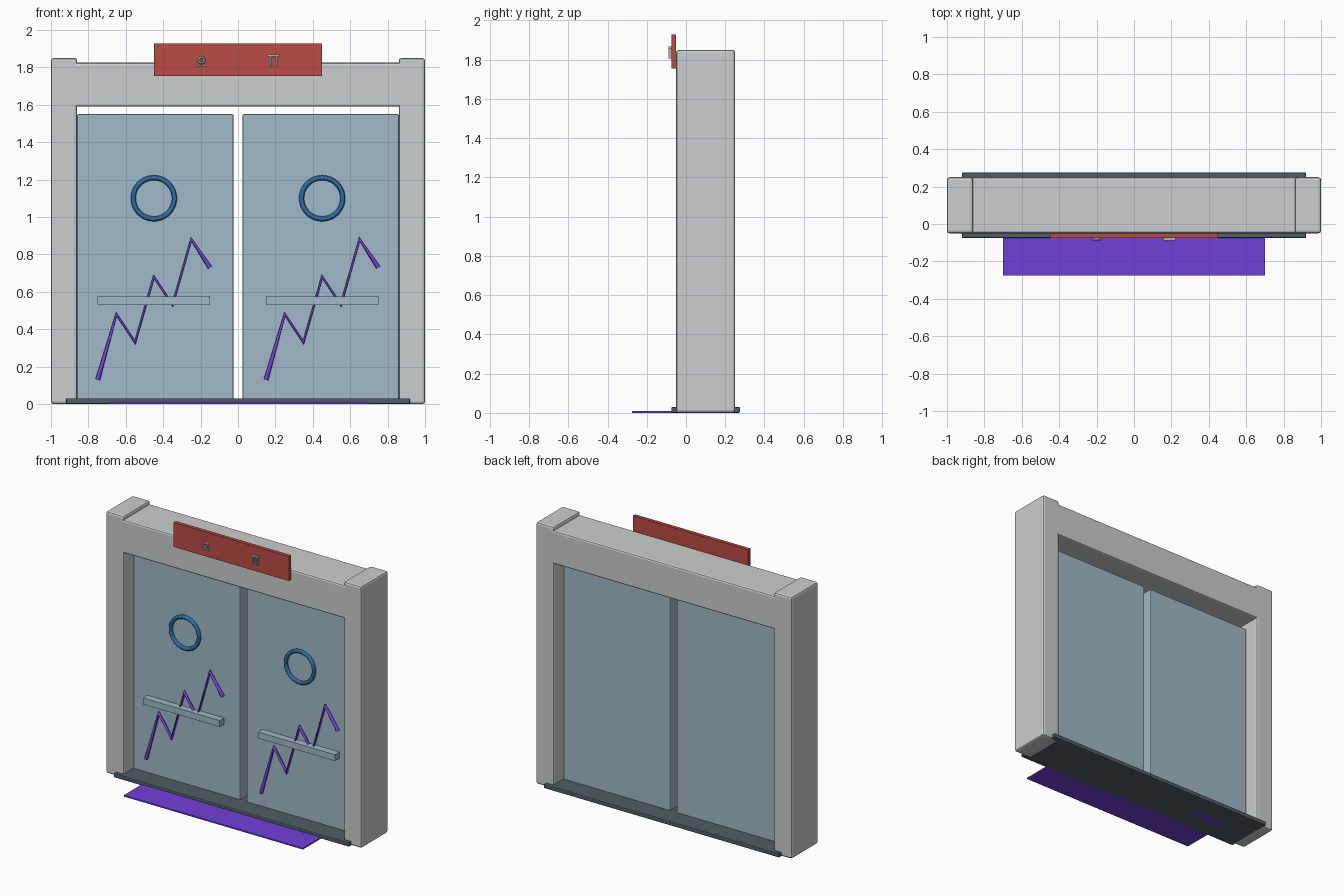
import bpy
import math

if "Cube" in bpy.data.objects:
    bpy.data.objects.remove(bpy.data.objects["Cube"], do_unlink=True)


def material(name, rgb):
    mat = bpy.data.materials.new(name)
    mat.use_nodes = True
    color = (*rgb, 1.0)
    mat.diffuse_color = color
    bsdf = mat.node_tree.nodes["Principled BSDF"]
    bsdf.inputs["Base Color"].default_value = color
    bsdf.inputs["Roughness"].default_value = 0.6
    return mat


GREY = material("frame_grey", (0.6, 0.62, 0.62))
GLASS = material("pale_blue_glass", (0.35, 0.49, 0.58))
RED = material("sign_red", (0.5, 0.07, 0.06))
PURPLE = material("glowing_purple", (0.17, 0.05, 0.69))
BLUE = material("ring_blue", (0.03, 0.16, 0.38))
DARK = material("threshold_slate", (0.075, 0.11, 0.13))
PALE = material("mark_grey", (0.4, 0.5, 0.52))


def finish(obj, name, mat):
    obj.name = name
    obj.data.materials.append(mat)
    return obj


def box(name, mat, x, y, z, bevel=0):
    """Box between (low, high) pairs on each axis, optionally bevelled."""
    spans = (x, y, z)
    bpy.ops.mesh.primitive_cube_add(size=1, location=[sum(s) / 2 for s in spans])
    obj = finish(bpy.context.object, name, mat)
    obj.scale = [s[1] - s[0] for s in spans]
    bpy.ops.object.transform_apply(location=False, rotation=False, scale=True)
    if bevel:
        mod = obj.modifiers.new("edge_bevel", "BEVEL")
        mod.width = bevel
        mod.segments = 2
    return obj


def ring(name, mat, location, major, minor, sides=(48, 12)):
    bpy.ops.mesh.primitive_torus_add(
        location=location, rotation=(math.pi / 2, 0, 0), major_radius=major,
        minor_radius=minor, major_segments=sides[0], minor_segments=sides[1])
    obj = finish(bpy.context.object, name, mat)
    bpy.ops.object.shade_smooth_by_angle()
    return obj


def zigzag(name, mat, start, y, step, rise, fall, count):
    """Round-section line that alternately climbs and drops."""
    curve = bpy.data.curves.new(name, "CURVE")
    curve.dimensions = "3D"
    curve.bevel_depth = 0.0125
    curve.bevel_resolution = 2
    curve.use_fill_caps = True
    line = curve.splines.new("POLY")
    line.points.add(count - 1)
    x, z = start
    for i, point in enumerate(line.points):
        point.co = (x, y, z, 1)
        x += step
        z += fall if i % 2 else rise
    obj = bpy.data.objects.new(name, curve)
    bpy.context.collection.objects.link(obj)
    curve.materials.append(mat)
    return obj


# Frame
FRAME_Y = (-0.05, 0.25)
for side, sign in (("left", 1), ("right", -1)):
    box(side + "_post", GREY, sorted((sign * 0.86, sign)), FRAME_Y, (0, 1.85), 0.014)
box("lintel", GREY, (-0.92, 0.92), FRAME_Y, (1.59, 1.825), 0.012)

# Threshold and floor strip
box("threshold", DARK, (-0.92, 0.92), (-0.075, 0.275), (0, 0.03), 0.006)
box("floor_strip", PURPLE, (-0.7, 0.7), (-0.275, 0.125), (0, 0.01))

# Sliding doors with their handles, rings and zigzag lines
for side, sign in (("left", 1), ("right", -1)):
    middle = sign * 0.45
    box(side + "_door", GLASS, sorted((sign * 0.025, sign * 0.86)),
        (0.06, 0.14), (0.02, 1.55), 0.007)
    box(side + "_handle", GLASS, (middle - 0.3, middle + 0.3), (0.01, 0.06), (0.53, 0.575))
    ring(side + "_door_ring", BLUE, (middle, 0.05, 1.1), 0.11, 0.0135)
    zigzag(side + "_zigzag", PURPLE, (middle - 0.3, 0.13), 0.045, 0.1, 0.35, -0.15, 7)

# Sign board with two small pictogram marks
box("sign_board", RED, (-0.45, 0.45), (-0.075, -0.05), (1.755, 1.928))
MARK_Y = (-0.088, -0.074)
ring("sign_mark_ring", PALE, (-0.195, -0.081, 1.838), 0.015, 0.007, (20, 6))
box("sign_mark_base", PALE, (-0.222, -0.168), MARK_Y, (1.805, 1.813))
box("sign_mark_beam", PALE, (0.158, 0.222), MARK_Y, (1.858, 1.868))
for side, x in (("left", 0.202), ("right", 0.17)):
    box(side + "_sign_mark_leg", PALE, (x, x + 0.01), MARK_Y, (1.805, 1.86))
